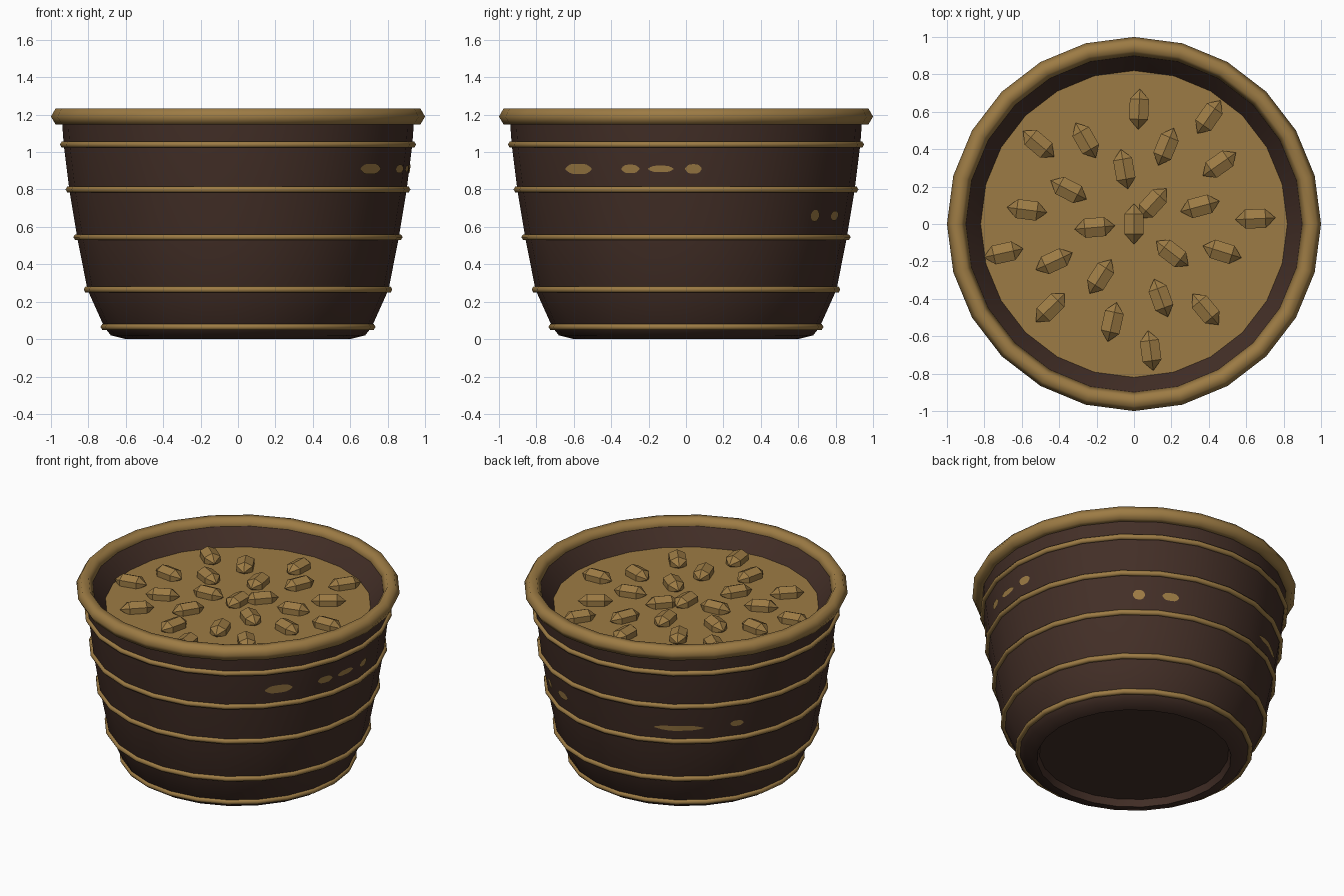
import bpy, bmesh, math
from mathutils import Matrix, Vector

cube = bpy.data.objects.get("Cube")
if cube:
    bpy.data.objects.remove(cube, do_unlink=True)

SIDES = 24
FILL_Z = 1.085


def material(name, colour):
    m = bpy.data.materials.new(name)
    m.use_nodes = True
    m.diffuse_color = (*colour, 1)
    bsdf = next(n for n in m.node_tree.nodes if n.type == "BSDF_PRINCIPLED")
    bsdf.inputs["Base Color"].default_value = (*colour, 1)
    bsdf.inputs["Roughness"].default_value = 0.8
    return m


BROWN = material("dark brown", (0.056, 0.028, 0.020))
GOLD = material("straw gold", (0.335, 0.198, 0.058))


def add_object(name, bm, mat, smooth_angle=None):
    me = bpy.data.meshes.new(name)
    bm.to_mesh(me)
    bm.free()
    me.materials.append(mat)
    ob = bpy.data.objects.new(name, me)
    bpy.context.collection.objects.link(ob)
    if smooth_angle:
        bpy.ops.object.select_all(action="DESELECT")
        ob.select_set(True)
        bpy.context.view_layer.objects.active = ob
        bpy.ops.object.shade_smooth_by_angle(angle=math.radians(smooth_angle))
    return ob


def lathe(name, profile, mat, smooth_angle=None, closed=False):
    """Revolve (radius, height) points around z."""
    bm = bmesh.new()
    verts = [bm.verts.new((r, 0, z)) for r, z in profile]
    edges = [bm.edges.new(p) for p in zip(verts, verts[1:])]
    if closed:
        edges.append(bm.edges.new((verts[-1], verts[0])))
    bmesh.ops.spin(bm, geom=verts + edges, cent=(0, 0, 0), axis=(0, 0, 1),
                   angle=math.tau, steps=SIDES)
    bmesh.ops.remove_doubles(bm, verts=bm.verts, dist=1e-4)
    bmesh.ops.recalc_face_normals(bm, faces=bm.faces)
    return add_object(name, bm, mat, smooth_angle)


def hoop(name, radius, z, thickness):
    ring = [(radius + thickness * math.cos(k * math.tau / 6),
             z + thickness * math.sin(k * math.tau / 6)) for k in range(6)]
    return lathe(name, ring, GOLD, 75, closed=True)


# Basket wall with a recessed base and an inner lip
OUTER = [(0.68, 0.02), (0.715, 0.065), (0.805, 0.265), (0.86, 0.545),
         (0.902, 0.8), (0.932, 1.04), (0.942, 1.18)]
BASE = [(0, 0.045), (0.585, 0.045), (0.60, 0.0)]
INNER = [(0.90, 1.19), (0.82, FILL_Z), (0.80, FILL_Z - 0.03)]
lathe("basket_wall", BASE + OUTER + INNER, BROWN, 50)

# Rim and hoops
hoop("rim", 0.95, 1.19, 0.05)
for i, (r, z) in enumerate(OUTER[1:6]):
    hoop(f"hoop_{i + 1}", r + 0.002, z, 0.018)

# Filling surface
bm = bmesh.new()
bmesh.ops.create_circle(bm, cap_ends=True, segments=SIDES, radius=0.825,
                        matrix=Matrix.Translation((0, 0, FILL_Z)))
add_object("filling", bm, GOLD)

# Seeds laid out in a golden-angle spiral, each pointing outward
bm = bmesh.new()
for n in range(24):
    a = math.radians(n * 137.5 - 90)
    r = 0.149 * math.sqrt(n)
    place = (Matrix.Translation((r * math.cos(a), r * math.sin(a), FILL_Z + 0.015))
             @ Matrix.Rotation(a, 4, "Z") @ Matrix.Rotation(math.pi / 2, 4, "Y")
             @ Matrix.Rotation(math.pi / 2, 4, "Z")
             @ Matrix.Diagonal((0.068, 0.055, 0.108, 1)))
    bmesh.ops.create_uvsphere(bm, u_segments=6, v_segments=3, radius=1, matrix=place)
add_object("seeds", bm, GOLD)


def wall_point(a, z):
    """Point just outside the faceted wall at angle a and height z."""
    for (r0, z0), (r1, z1) in zip(OUTER, OUTER[1:]):
        if z0 <= z <= z1:
            r = r0 + (r1 - r0) * (z - z0) / (z1 - z0)
    half = math.pi / SIDES
    r = r * math.cos(half) / math.cos(a % (2 * half) - half) + 0.005
    return Vector((r * math.cos(a), r * math.sin(a), z))


# Worn straw patches on the wall: angle, angular width, height, thickness
PATCHES = [(-39, 11, 0.91, 0.055), (-19, 6.5, 0.91, 0.045), (-8.5, 8.5, 0.91, 0.035),
           (2.5, 5.5, 0.91, 0.05), (52, 5, 0.66, 0.06), (65, 7, 0.66, 0.05),
           (122, 20, 0.64, 0.035), (146, 5.5, 0.65, 0.04)]
bm = bmesh.new()
for angle, width, z, tall in PATCHES:
    columns = []
    for k in range(13):
        t = k / 6 - 1
        a = math.radians(angle + t * width / 2)
        h = tall / 2 * max(0.15, 1 - t ** 4)
        columns.append([bm.verts.new(wall_point(a, z + s * h)) for s in (-1, 1)])
    for (b0, t0), (b1, t1) in zip(columns, columns[1:]):
        bm.faces.new((b0, b1, t1, t0))
add_object("worn_patches", bm, GOLD, 50)
